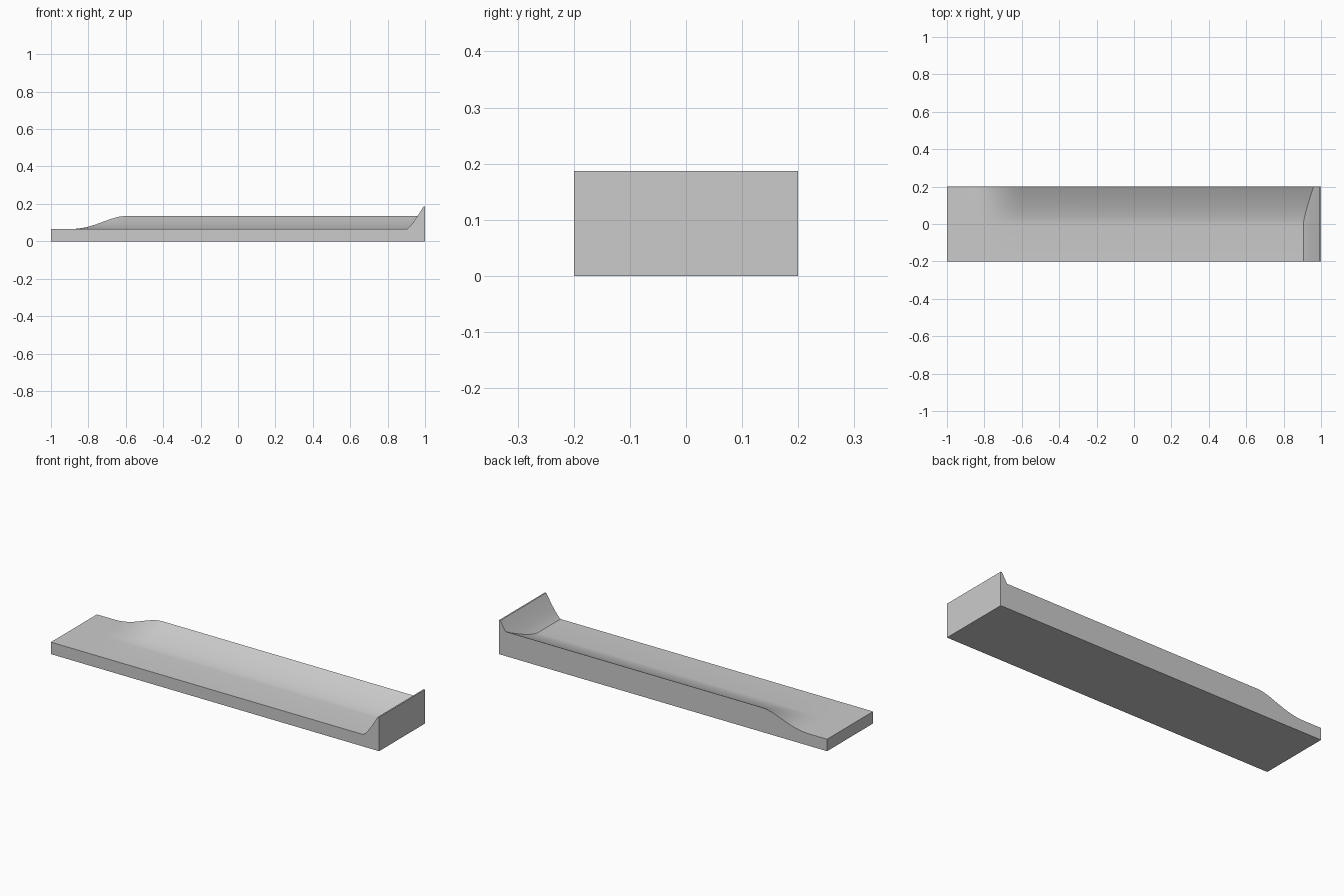
import bpy, bmesh, math

if "Cube" in bpy.data.objects:
    bpy.data.objects.remove(bpy.data.objects["Cube"])

BED, BANK, TOP, HALF = 0.066, 0.069, 0.187, 0.2
WALL_FOOT, WALL_TOP = 0.905, 0.992

gray = bpy.data.materials.new("light gray")
gray.use_nodes = True
colour = (0.6, 0.6, 0.6, 1)
gray.diffuse_color = colour
gray.node_tree.nodes["Principled BSDF"].inputs["Base Color"].default_value = colour


def bank_height(x, y):
    """Bed height: flat front half, curved bank behind that fades out at the low end."""
    t = min(max((x + 0.9) / 0.3, 0), 1) ** 1.2
    fade = t * t * (3 - 2 * t)
    return BED + BANK * fade * max(y / HALF, 0) ** 1.5


def wall_x(z):
    """Curved inner face of the end wall."""
    return WALL_FOOT + (WALL_TOP - WALL_FOOT) * ((z - BED) / (TOP - BED)) ** 0.82


def top_row(y):
    """One lengthwise section of the upper surface."""
    xs = [-1] + [-0.9 + 0.3 * i / 16 for i in range(17)]
    row = [(x, y, bank_height(x, y)) for x in xs]
    foot = bank_height(0, y)
    for i in range(9):
        z = foot + (TOP - foot) * i / 8
        row.append((wall_x(z), y, z))
    return row + [(1, y, TOP)]


# Channel bed with bank and end wall
bm = bmesh.new()
ys = [-HALF] + [HALF * i / 14 for i in range(15)]
rows = [[bm.verts.new(p) for p in top_row(y)] for y in ys]
for a, b in zip(rows, rows[1:]):
    for i in range(len(a) - 1):
        bm.faces.new((a[i], a[i + 1], b[i + 1], b[i]))

# Straight sides, ends and underside
fl, fr, br, bl = [bm.verts.new((x, y, 0)) for x, y in
                  ((-1, -HALF), (1, -HALF), (1, HALF), (-1, HALF))]
bm.faces.new([fl, fr] + rows[0][::-1])
bm.faces.new([br, bl] + rows[-1])
bm.faces.new([fr, br] + [r[-1] for r in reversed(rows)])
bm.faces.new([bl, fl] + [r[0] for r in rows])
bm.faces.new((fl, bl, br, fr))
bmesh.ops.recalc_face_normals(bm, faces=bm.faces[:])

mesh = bpy.data.meshes.new("banked_channel")
bm.to_mesh(mesh)
bm.free()
mesh.materials.append(gray)
channel = bpy.data.objects.new("banked_channel", mesh)
bpy.context.collection.objects.link(channel)
bpy.ops.object.select_all(action="DESELECT")
channel.select_set(True)
bpy.context.view_layer.objects.active = channel
bpy.ops.object.shade_smooth_by_angle(angle=math.radians(25))
